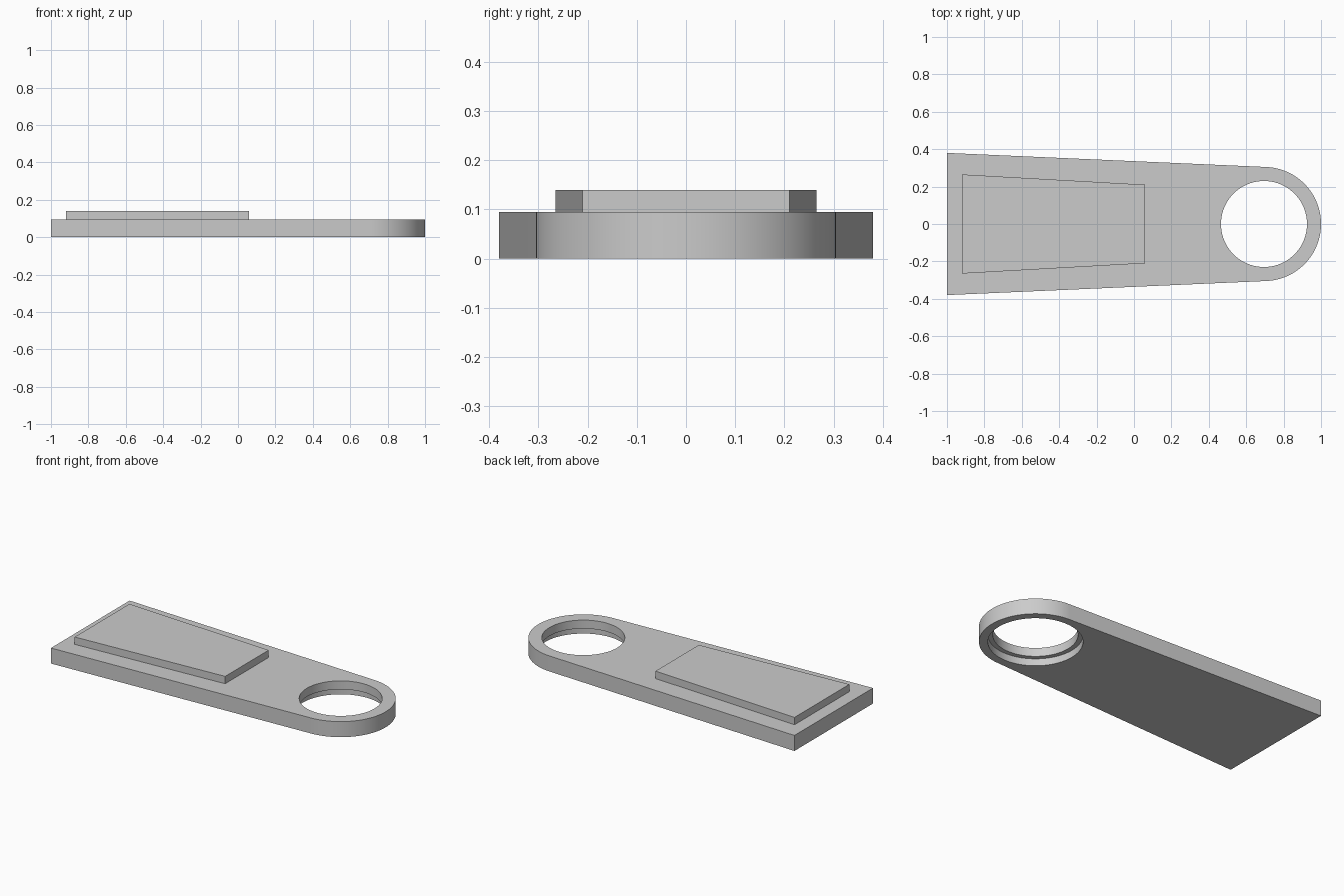
import bpy, bmesh
from math import radians, sin, cos, asin, pi

cube = bpy.data.objects.get("Cube")
if cube:
    bpy.data.objects.remove(cube, do_unlink=True)

# Main dimensions
THICK, PAD_TOP = 0.095, 0.14
EYE_X, EYE_R = 0.695, 0.305
BORE_R, RECESS_R, RECESS_DEPTH = 0.23, 0.257, 0.043
BACK_X, BACK_HALF = -1.0, 0.38

grey = bpy.data.materials.new("plain_grey")
GREY = (0.6, 0.6, 0.6, 1)
grey.use_nodes = True
grey.diffuse_color = GREY
grey.node_tree.nodes["Principled BSDF"].inputs["Base Color"].default_value = GREY


def prism(name, outline, z0, z1):
    """Extrude a counter-clockwise outline from z0 to z1."""
    bm = bmesh.new()
    face = bm.faces.new([bm.verts.new((x, y, z0)) for x, y in outline])
    top = bmesh.ops.extrude_face_region(bm, geom=[face])["geom"]
    verts = [v for v in top if isinstance(v, bmesh.types.BMVert)]
    bmesh.ops.translate(bm, verts=verts, vec=(0, 0, z1 - z0))
    bmesh.ops.recalc_face_normals(bm, faces=bm.faces)
    mesh = bpy.data.meshes.new(name)
    bm.to_mesh(mesh)
    bm.free()
    mesh.materials.append(grey)
    obj = bpy.data.objects.new(name, mesh)
    bpy.context.collection.objects.link(obj)
    return obj


def arc(radius, start, end, steps):
    angles = [start + (end - start) * i / steps for i in range(steps + 1)]
    return [(EYE_X + radius * cos(a), radius * sin(a)) for a in angles]


def activate(obj):
    bpy.ops.object.select_all(action="DESELECT")
    obj.select_set(True)
    bpy.context.view_layer.objects.active = obj


def cut_round(obj, radius, z0, z1):
    """Cut a round hole through the eye between two heights."""
    cutter = prism("hole_cutter", arc(radius, 0, 2 * pi, 96)[:-1], z0, z1)
    cutter.hide_render = True
    activate(obj)
    mod = obj.modifiers.new("hole", "BOOLEAN")
    mod.object, mod.operation, mod.solver = cutter, "DIFFERENCE", "EXACT"
    bpy.ops.object.modifier_apply(modifier=mod.name)
    bpy.data.objects.remove(cutter, do_unlink=True)


# Tapered plate whose straight sides run tangent into the rounded eye
tangent = pi / 2 - asin((BACK_HALF - EYE_R) / (EYE_X - BACK_X))
plate = prism("tapered_plate",
              [(BACK_X, BACK_HALF), (BACK_X, -BACK_HALF)]
              + arc(EYE_R, -tangent, tangent, 64), 0, THICK)

# Through bore with a wider recess on the underside
cut_round(plate, BORE_R, -0.1, THICK + 0.1)
cut_round(plate, RECESS_R, -0.1, RECESS_DEPTH)
activate(plate)
bpy.ops.object.shade_smooth_by_angle(angle=radians(30))

# Raised tapered pad on the top
prism("raised_pad", [(-0.92, -0.265), (0.06, -0.21), (0.06, 0.21), (-0.92, 0.265)],
      THICK, PAD_TOP)
